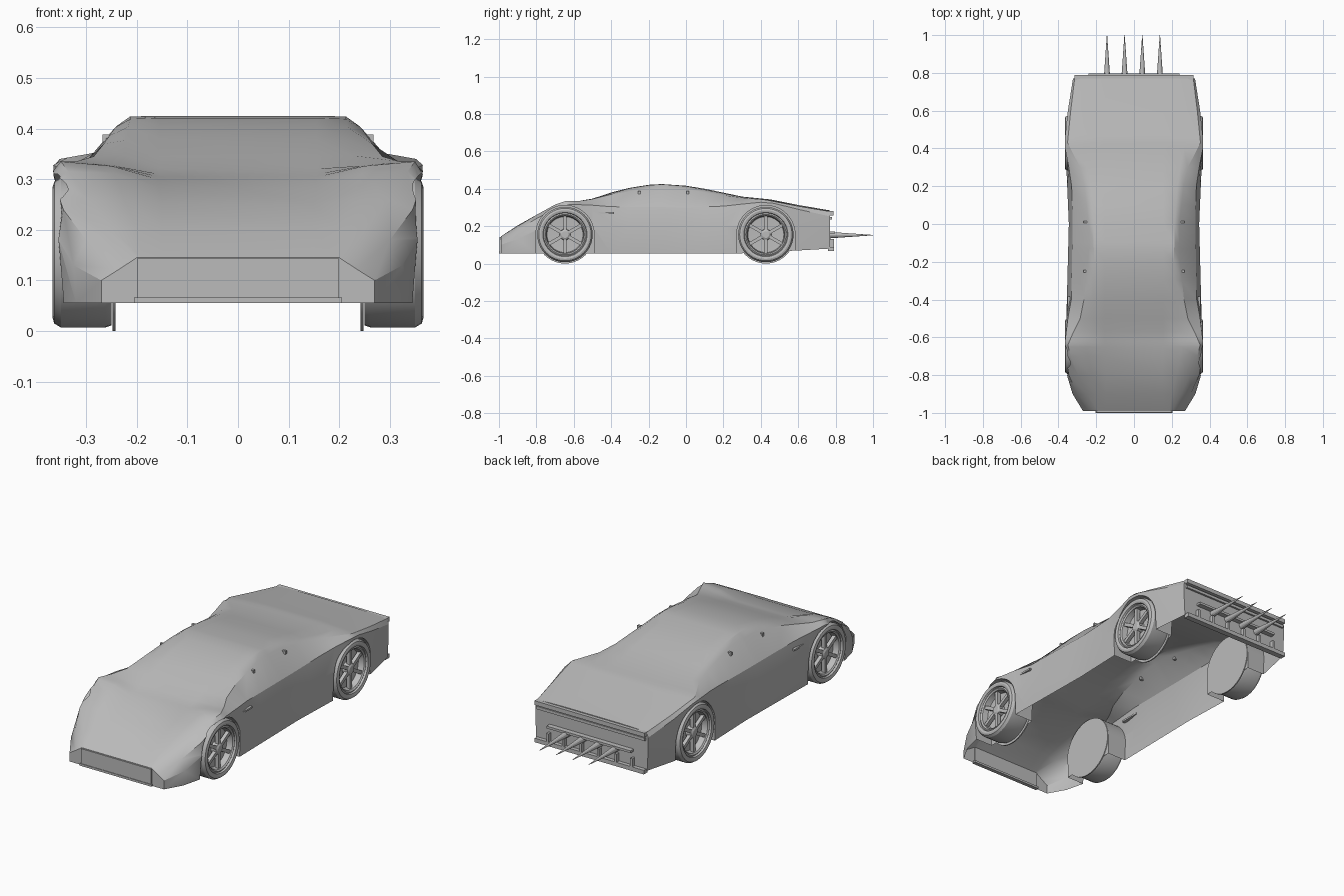
import bpy, bmesh, math
from mathutils import Vector, Matrix

if "Cube" in bpy.data.objects:
    bpy.data.objects.remove(bpy.data.objects["Cube"])

grey = bpy.data.materials.new("body_grey")
grey.diffuse_color = (0.5, 0.5, 0.5, 1)
grey.use_nodes = True
grey.node_tree.nodes["Principled BSDF"].inputs["Base Color"].default_value = grey.diffuse_color


def finish(bm, name, angle=28):
    bmesh.ops.recalc_face_normals(bm, faces=bm.faces)
    me = bpy.data.meshes.new(name)
    bm.to_mesh(me)
    bm.free()
    ob = bpy.data.objects.new(name, me)
    bpy.context.collection.objects.link(ob)
    me.materials.append(grey)
    smooth(ob, angle)
    return ob


def smooth(ob, angle):
    bpy.ops.object.select_all(action='DESELECT')
    bpy.context.view_layer.objects.active = ob
    ob.select_set(True)
    bpy.ops.object.shade_smooth_by_angle(angle=math.radians(angle))


def add_box(bm, x0, x1, y0, y1, z0, z1):
    m = Matrix.Translation(((x0+x1)/2, (y0+y1)/2, (z0+z1)/2))
    m = m @ Matrix.Diagonal((abs(x1-x0), abs(y1-y0), abs(z1-z0), 1))
    bmesh.ops.create_cube(bm, size=1, matrix=m)


def box(name, *dims):
    bm = bmesh.new()
    add_box(bm, *dims)
    return finish(bm, name)


def at(line, y):
    # point on a feature line at station y
    for a, b in zip(line, line[1:]):
        if y <= b[0]:
            t = max(0, (y-a[0])/(b[0]-a[0]))
            return a[1]+(b[1]-a[1])*t, a[2]+(b[2]-a[2])*t
    return line[-1][1:]


# Feature lines along the car: (y, half width, height)
sill = [(-.99, .27, .055), (-.9, .32, .055), (-.8, .345, .055), (-.65, .36, .055),
        (-.5, .353, .055), (0, .345, .055), (.3, .355, .055), (.45, .36, .063),
        (.6, .345, .07), (.77, .317, .08)]
waist = [(-.99, .27, .10), (-.9, .325, .13), (-.8, .355, .18), (-.65, .366, .22),
         (-.5, .358, .2), (0, .345, .2), (.3, .358, .2), (.45, .366, .22),
         (.6, .35, .2), (.77, .322, .18)]
shoulder = [(-.99, .235, .122), (-.9, .3, .18), (-.8, .345, .24), (-.7, .363, .293),
            (-.62, .365, .317), (-.5, .35, .312), (-.4, .332, .304), (0, .325, .30),
            (.2, .33, .307), (.3, .345, .318), (.4, .365, .328), (.47, .364, .322),
            (.6, .35, .29), (.77, .323, .252)]
edge = [(-.99, .2, .145), (-.9, .25, .2), (-.8, .295, .26), (-.7, .335, .315),
        (-.64, .35, .335), (-.57, .32, .335), (-.5, .285, .345), (-.4, .265, .37),
        (-.2, .243, .402), (-.1, .24, .405), (0, .24, .397), (.2, .262, .365),
        (.3, .285, .352), (.43, .352, .34), (.6, .335, .307), (.77, .314, .278)]
inner = [(-.99, .19, .145), (-.9, .2, .204), (-.8, .225, .26), (-.7, .245, .312),
         (-.64, .25, .326), (-.57, .24, .327), (-.5, .225, .347), (-.4, .22, .377),
         (-.3, .217, .403), (-.2, .213, .419), (-.13, .213, .424), (0, .215, .414),
         (.2, .23, .376), (.3, .245, .356), (.43, .27, .344), (.77, .25, .282)]
crown = [(-.99, .15, .145), (-.9, .15, .203), (-.8, .15, .25), (-.7, .155, .283),
         (-.6, .155, .31), (-.5, .155, .345), (-.4, .155, .38), (-.3, .155, .405),
         (-.2, .155, .421), (-.13, .155, .425), (0, .155, .416), (.1, .155, .4),
         (.2, .155, .379), (.3, .155, .358), (.45, .155, .343), (.6, .155, .313), (.77, .15, .284)]
lines = [sill, waist, shoulder, edge, inner, crown]
stations = sorted({p[0] for l in lines for p in l})

# Body shell lofted through the stations
bm = bmesh.new()
rings = []
for y in stations:
    half = [at(l, y) for l in lines]
    pts = half + [(-x, z) for x, z in reversed(half)]
    rings.append([bm.verts.new((x, y, z)) for x, z in pts])
for r, q in zip(rings, rings[1:]):
    for i in range(len(r)):
        j = (i+1) % len(r)
        bm.faces.new((r[i], r[j], q[j], q[i]))
bm.faces.new(rings[0])
bm.faces.new(rings[-1])
body = finish(bm, "body_shell")

# Wheel arches: half-round tops with straight sides
AXLES = {"front": -.647, "rear": .427}
HUB_Z, ARCH_R = .155, .156
for s in (-1, 1):
    for yc in AXLES.values():
        bm = bmesh.new()
        prof = [(yc+ARCH_R*math.cos(math.pi*i/24), HUB_Z+ARCH_R*math.sin(math.pi*i/24)) for i in range(25)]
        prof += [(yc-ARCH_R, -.05), (yc+ARCH_R, -.05)]
        face = bm.faces.new([bm.verts.new((s*.246, y, z)) for y, z in prof])
        ext = bmesh.ops.extrude_face_region(bm, geom=[face])
        bmesh.ops.translate(bm, vec=(s*.25, 0, 0),
                            verts=[v for v in ext["geom"] if isinstance(v, bmesh.types.BMVert)])
        cutter = finish(bm, "arch_cutter")
        cutter.hide_render = True
        mod = body.modifiers.new("arch", 'BOOLEAN')
        mod.object, mod.operation, mod.solver = cutter, 'DIFFERENCE', 'EXACT'
        bpy.context.view_layer.objects.active = body
        bpy.ops.object.modifier_apply(modifier=mod.name)
        bpy.data.objects.remove(cutter)

# Open underside
bm = bmesh.new()
bm.from_mesh(body.data)
floor = [f for f in bm.faces if f.normal.z < -.9 and max(v.co.z for v in f.verts) < .09]
bmesh.ops.delete(bm, geom=floor, context='FACES')
bm.to_mesh(body.data)
bm.free()
smooth(body, 28)


def lathe(bm, profile, yc, s, n=40):
    # revolve (x, radius) points about the axle
    rows = []
    for x, r in profile:
        rows.append([bm.verts.new((s*x, yc+r*math.cos(2*math.pi*i/n), HUB_Z+r*math.sin(2*math.pi*i/n)))
                     for i in range(n)])
    for a, b in zip(rows, rows[1:]):
        for i in range(n):
            j = (i+1) % n
            bm.faces.new((a[i], a[j], b[j], b[i]))
    bm.faces.new(rows[0])
    bm.faces.new(rows[-1])


for side, s in (("right", 1), ("left", -1)):
    for pos, yc in AXLES.items():
        # Tyre with dished rim
        bm = bmesh.new()
        lathe(bm, [(.25, .144), (.262, .148), (.35, .148), (.363, .14), (.366, .13), (.363, .118),
                   (.354, .115), (.358, .108), (.352, .101), (.322, .096), (.318, .03)], yc, s)
        finish(bm, f"{pos}_{side}_tyre")
        # Inner wheel-well disc
        bm = bmesh.new()
        lathe(bm, [(.242, .155), (.248, .155)], yc, s)
        finish(bm, f"{pos}_{side}_inner_disc")
        # Hub and six spokes
        bm = bmesh.new()
        lathe(bm, [(.318, .03), (.346, .028), (.352, .018)], yc, s, 20)
        for k in range(6):
            start = len(bm.verts)
            add_box(bm, s*.328, s*.347, -.009, .009, .02, .102)
            bm.verts.ensure_lookup_table()
            vs = bm.verts[start:]
            bmesh.ops.rotate(bm, verts=vs, cent=(0, 0, 0), matrix=Matrix.Rotation(k*math.pi/3, 3, 'X'))
            bmesh.ops.translate(bm, verts=vs, vec=(0, yc, HUB_Z))
        finish(bm, f"{pos}_{side}_spokes")
    # Side slot and window clips
    box(f"{side}_side_slot", s*.335, s*.352, -.49, -.385, .266, .275)
    for y in (-.25, .01):
        box(f"{side}_window_clip", s*.25, s*.268, y-.006, y+.006, .372, .388)

# Nose panel and splitter
box("nose_panel", -.2, .2, -.997, -.985, .062, .143)
box("splitter", -.205, .205, -1, -.98, .055, .066)

# Tail: lip, bumper, bars
box("tail_lip", -.315, .315, .76, .788, .258, .28)
box("tail_upper_strip", -.31, .31, .76, .78, .235, .25)
box("tail_bumper", -.312, .312, .76, .79, .067, .088)
box("tail_bar", -.24, .24, .76, .796, .16, .172)
for x in (-.24, -.15, -.05, .05, .15, .24):
    box("tail_fin", x-.006, x+.006, .76, .79, .088, .13)

# Four tail spikes
for x in (-.143, -.05, .044, .137):
    bm = bmesh.new()
    bmesh.ops.create_cone(bm, cap_ends=True, segments=12, radius1=.017, radius2=.001, depth=.23,
                          matrix=Matrix.Translation((x, .885, .152)) @ Matrix.Rotation(-math.pi/2, 4, 'X'))
    finish(bm, "tail_spike")
